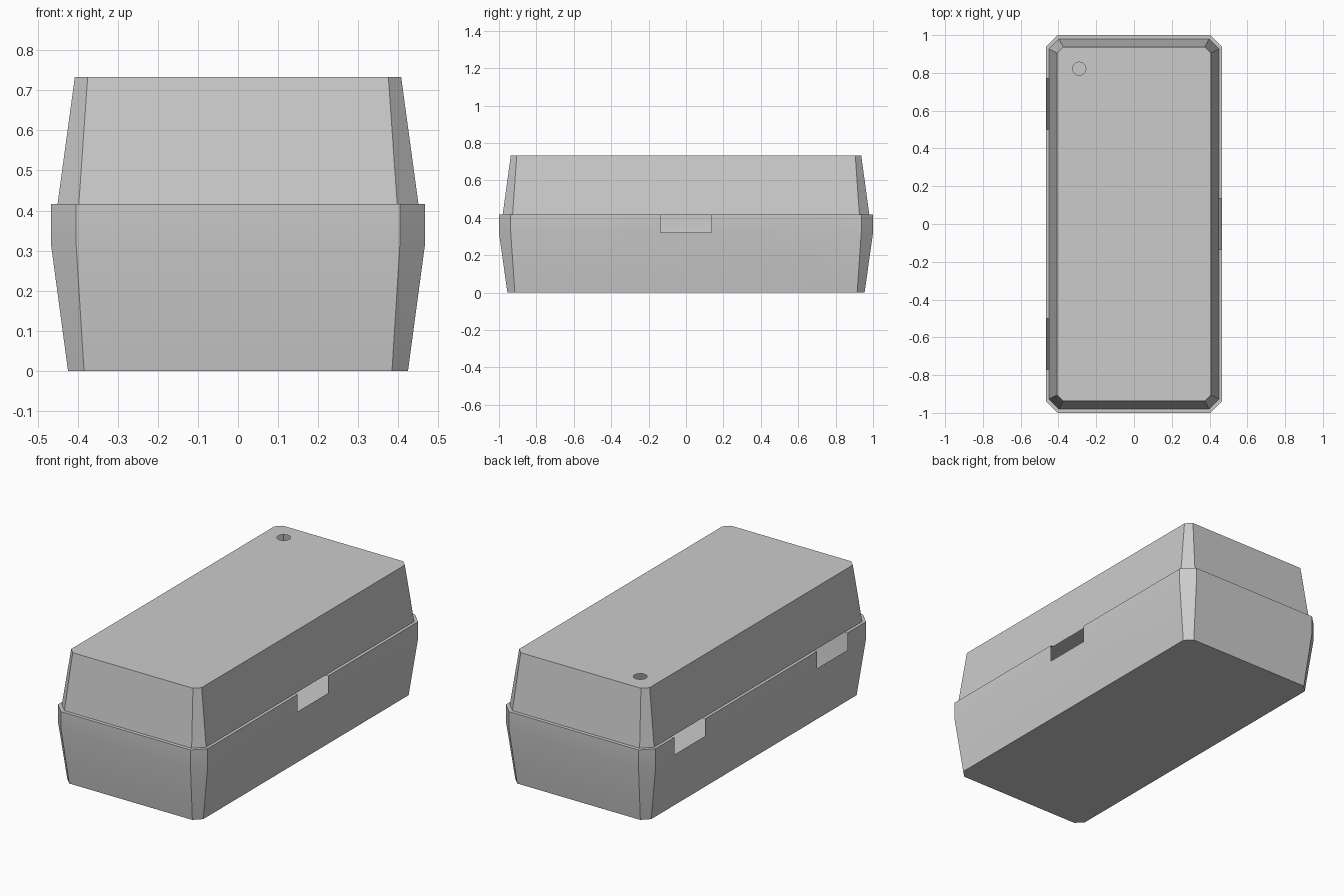
import bpy, bmesh, math
from mathutils import Vector

cube = bpy.data.objects.get("Cube")
if cube:
    bpy.data.objects.remove(cube, do_unlink=True)

grey = bpy.data.materials.new("plain_grey")
grey.use_nodes = True
COLOUR = (0.6, 0.6, 0.6, 1)
grey.diffuse_color = COLOUR
grey.node_tree.nodes["Principled BSDF"].inputs["Base Color"].default_value = COLOUR


def ring(bm, x, y, cut, z):
    """Rectangle with cut corners, counter-clockwise from above."""
    pts = [(x, cut - y), (x, y - cut), (x - cut, y), (cut - x, y),
           (-x, y - cut), (-x, cut - y), (cut - x, -y), (x - cut, -y)]
    return [bm.verts.new((px, py, z)) for px, py in pts]


def walls(bm, sections):
    """Join a stack of cut-corner rings with outward faces."""
    rings = [ring(bm, *s) for s in sections]
    for low, high in zip(rings, rings[1:]):
        for i in range(len(low)):
            j = (i + 1) % len(low)
            bm.faces.new((low[i], low[j], high[j], high[i]))
    return rings


def finish(bm, name):
    mesh = bpy.data.meshes.new(name)
    bm.to_mesh(mesh)
    bm.free()
    mesh.materials.append(grey)
    obj = bpy.data.objects.new(name, mesh)
    bpy.context.collection.objects.link(obj)
    bpy.ops.object.select_all(action='DESELECT')
    bpy.context.view_layer.objects.active = obj
    obj.select_set(True)
    bpy.ops.object.shade_smooth_by_angle(angle=math.radians(30))


KNEE, RIM, TOP = 0.32, 0.417, 0.733
SEAM = (0.45, 0.98, 0.053, RIM)

# Lower tray: tapered floor, upright rim and narrow ledge
bm = bmesh.new()
rings = walls(bm, [(0.424, 0.955, 0.04, 0), (0.467, 1, 0.063, KNEE),
                   (0.467, 1, 0.063, RIM), SEAM])
bm.faces.new(rings[0][::-1])

# Open notches in the rim: one on the left, two on the right
notches = [(1, 0), (-1, 0.635), (-1, -0.635)]
HALF = 0.136
for side, y in notches:
    for edge in (y - HALF, y + HALF):
        upper = [f for f in bm.faces
                 if f.calc_center_median().z > KNEE and f.calc_center_median().x * side > 0.44]
        geom = set(upper)
        for f in upper:
            geom.update(f.edges)
            geom.update(f.verts)
        bmesh.ops.bisect_plane(bm, geom=list(geom), plane_co=(0, edge, 0), plane_no=(0, 1, 0))
    gone = []
    for f in bm.faces:
        c = f.calc_center_median()
        if c.z > KNEE and c.x * side > 0.44 and abs(c.y - y) < HALF:
            gone.append(f)
    bmesh.ops.delete(bm, geom=gone, context='FACES')
finish(bm, "lower_tray")

# Lid: tapered hollow cover with a round hole near a back corner
bm = bmesh.new()
rings = walls(bm, [SEAM, (0.407, 0.937, 0.032, TOP)])
outline = [bm.edges.get((a, b)) for a, b in zip(rings[1], rings[1][1:] + rings[1][:1])]
SIDES = 24
hole = []
for i in range(SIDES):
    a = math.tau * i / SIDES
    hole.append(bm.verts.new((-0.29 + 0.035 * math.cos(a), 0.822 + 0.035 * math.sin(a), TOP)))
outline += [bm.edges.new((a, b)) for a, b in zip(hole, hole[1:] + hole[:1])]
fill = bmesh.ops.triangle_fill(bm, use_beauty=True, edges=outline, normal=Vector((0, 0, 1)))
for f in fill["geom"]:
    if isinstance(f, bmesh.types.BMFace):
        f.normal_update()
        if f.normal.z < 0:
            f.normal_flip()
finish(bm, "lid")
